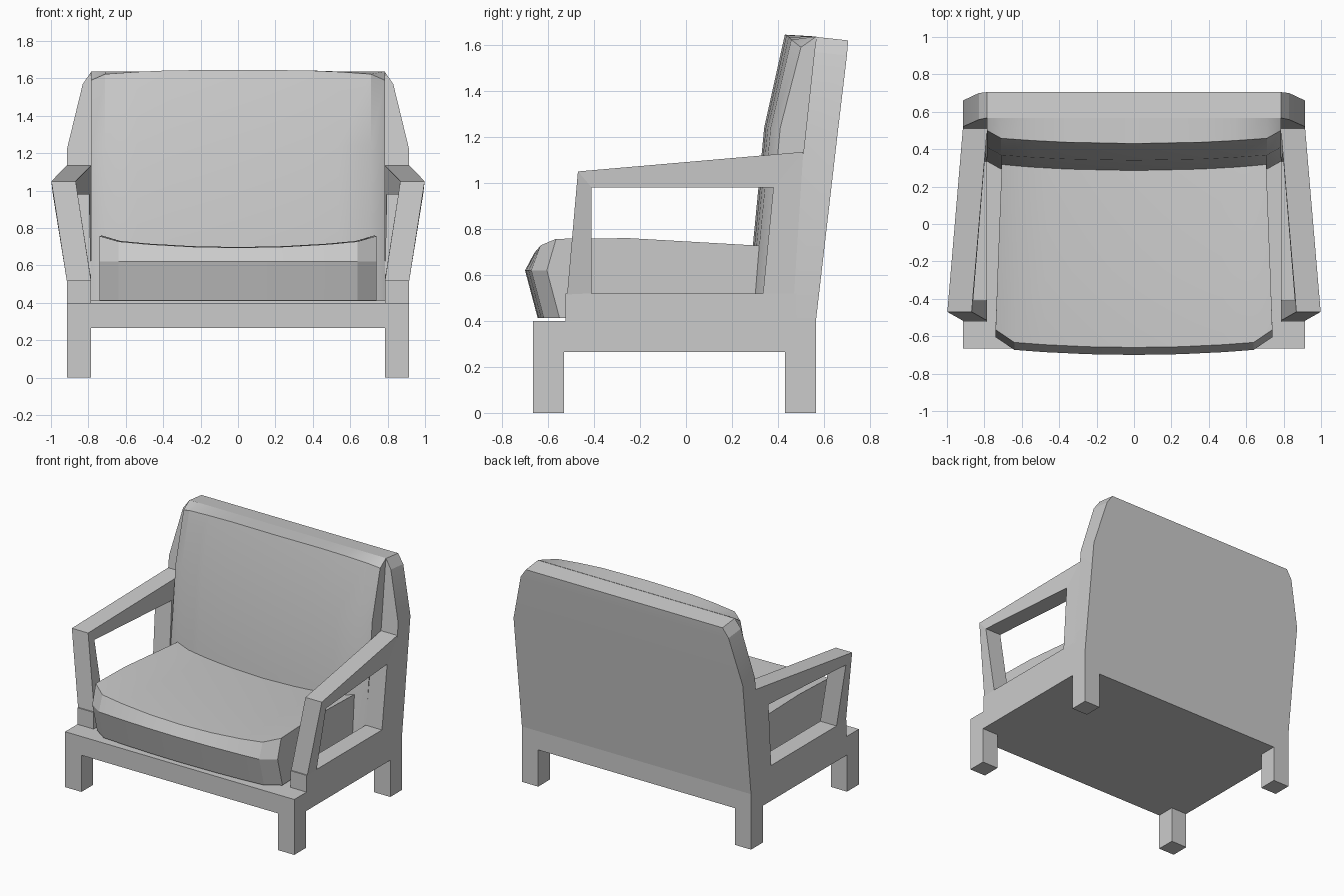
import bpy, bmesh

if "Cube" in bpy.data.objects:
    bpy.data.objects.remove(bpy.data.objects["Cube"])


def loft(name, sections, ring=False, smooth=None):
    """Bridge closed sections of equal point count, then cap or close the ends."""
    bm = bmesh.new()
    rows = [[bm.verts.new(p) for p in s] for s in sections]
    n = len(rows[0])
    pairs = list(zip(rows, rows[1:])) + ([(rows[-1], rows[0])] if ring else [])
    for a, b in pairs:
        for i in range(n):
            j = (i + 1) % n
            bm.faces.new((a[i], a[j], b[j], b[i]))
    if not ring:
        bm.faces.new(rows[0])
        bm.faces.new(rows[-1])
    bmesh.ops.recalc_face_normals(bm, faces=bm.faces)
    me = bpy.data.meshes.new(name)
    bm.to_mesh(me)
    bm.free()
    ob = bpy.data.objects.new(name, me)
    bpy.context.collection.objects.link(ob)
    if smooth:
        bpy.ops.object.select_all(action='DESELECT')
        ob.select_set(True)
        bpy.context.view_layer.objects.active = ob
        bpy.ops.object.shade_smooth_by_angle(angle=smooth)
    return ob


def box(name, x0, x1, y0, y1, z0, z1):
    return loft(name, [[(x0, y0, z), (x1, y0, z), (x1, y1, z), (x0, y1, z)]
                       for z in (z0, z1)])


# Base slab
box("base", -.915, .915, -.665, .565, .265, .40)

# Legs, bottom rails and outward-leaning arm frames, both sides
# Arm frame corners: (outer y, z, lean), (opening y, z, lean)
ARM = [((-.517, .515, 0), (-.41, .52, 0)),
       ((-.47, 1.05, .083), (-.41, .98, .075)),
       ((.51, 1.135, 0), (.38, .98, .01)),
       ((.47, .515, 0), (.335, .52, 0))]
for side, s in (("left", -1), ("right", 1)):
    xa, xb = sorted((s * .785, s * .915))
    box("front_leg_" + side, xa, xb, -.665, -.53, 0, .265)
    box("back_leg_" + side, xa, xb, .43, .565, 0, .265)
    box("side_rail_" + side, xa, xb, -.525, .48, .40, .52)
    loft("arm_frame_" + side,
         [[(s * (.785 + o[2]), o[0], o[1]), (s * (.915 + o[2]), o[0], o[1]),
           (s * (.915 + i[2]), i[0], i[1]), (s * (.785 + i[2]), i[0], i[1])]
          for o, i in ARM], ring=True)

# Backboard: half width, front y, front z, back y, back z
BACK = [(.915, .43, .40, .565, .40), (.915, .52, 1.22, .66, 1.22),
        (.83, .558, 1.57, .70, 1.555), (.785, .567, 1.635, .705, 1.62)]
loft("backboard", [[(-w, yf, zf), (w, yf, zf), (w, yb, zb), (-w, yb, zb)]
                   for w, yf, zf, yb, zb in BACK], smooth=.35)

# Back cushion: columns of x, setback of the front, drop of the top
cols = [(.785, .07, .055), (.71, .028, .022), (.54, .016, .01), (.36, .007, .002), (0, 0, 0)]


def mirrored(columns):
    return [(-c[0], *c[1:]) for c in columns] + [c for c in columns[-2::-1]]


loft("back_cushion",
     [[(x, .46, .41), (x, .265 + d, .41), (x, .29 + d, .72), (x, .34 + d, 1.24),
       (x, .43 + d, 1.645 - t), (x, .567, 1.637)]
      for x, d, t in mirrored(cols)], smooth=.45)

# Seat cushion: columns of x, setback of the front, top height
cols = [(.74, .095, .757), (.64, .027, .728), (.48, .015, .713), (.25, .004, .70), (0, 0, .695)]
loft("seat_cushion",
     [[(x * .955, .325, .412), (x, -.645 + d, .412), (x, -.70 + d, .62),
       (x, -.66 + d, z), (x * .985, -.25, z + .003), (x * .955, .325, z - .03)]
      for x, d, z in mirrored(cols)], smooth=.45)
